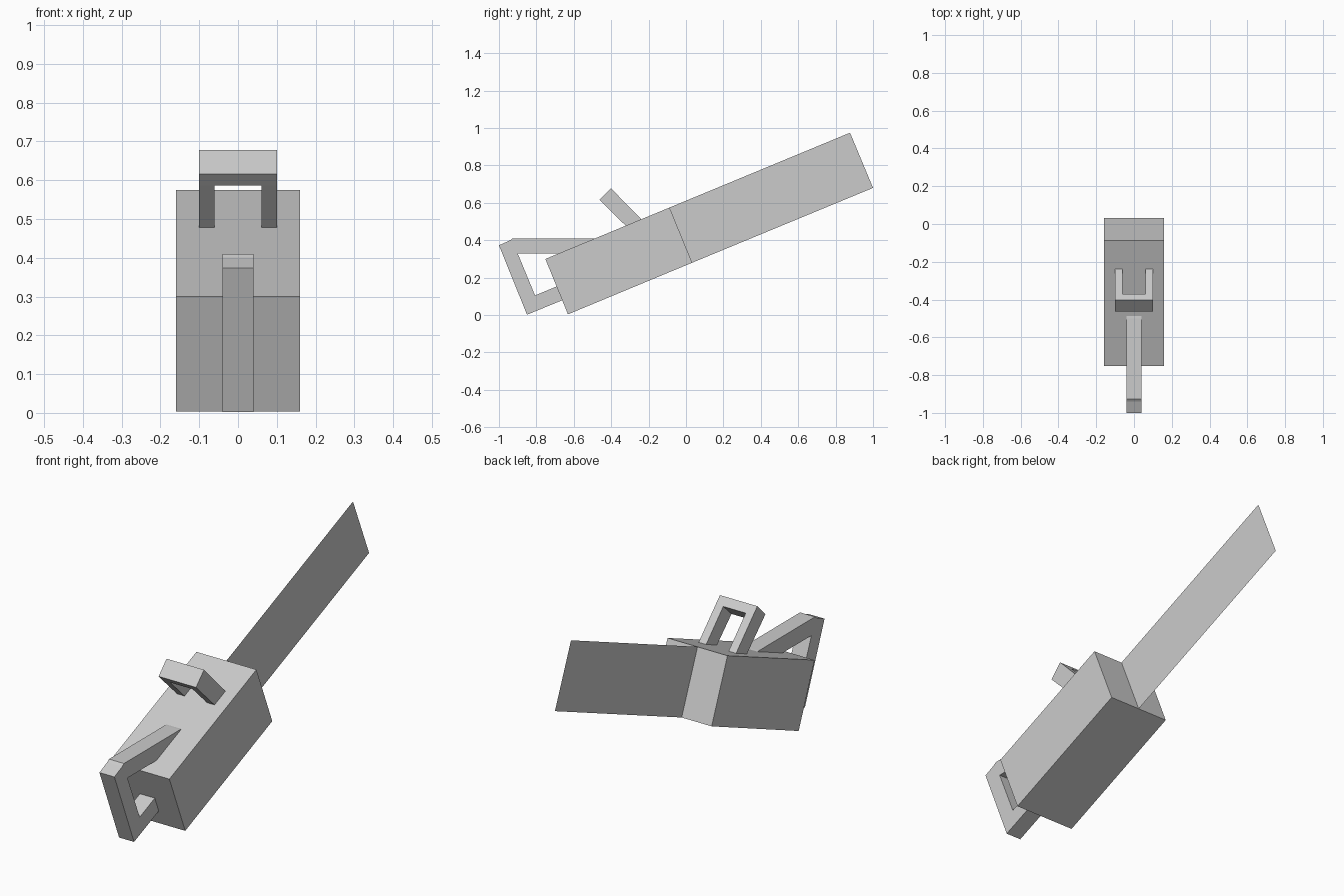
import bpy
import bmesh

cube = bpy.data.objects.get("Cube")
if cube:
    bpy.data.objects.remove(cube, do_unlink=True)

grey = bpy.data.materials.new("light_grey")
grey.use_nodes = True
grey.diffuse_color = (0.6, 0.6, 0.6, 1)
grey.node_tree.nodes["Principled BSDF"].inputs["Base Color"].default_value = (0.6, 0.6, 0.6, 1)


def side_profile(name, points, x_min, x_max):
    """Extrude a (y, z) outline across x; equal limits give a flat sheet."""
    bm = bmesh.new()
    face = bm.faces.new([bm.verts.new((x_min, y, z)) for y, z in points])
    if x_max > x_min:
        result = bmesh.ops.extrude_face_region(bm, geom=[face])
        moved = [v for v in result["geom"] if isinstance(v, bmesh.types.BMVert)]
        bmesh.ops.translate(bm, verts=moved, vec=(x_max - x_min, 0, 0))
        bmesh.ops.recalc_face_normals(bm, faces=bm.faces)
    mesh = bpy.data.meshes.new(name)
    bm.to_mesh(mesh)
    bm.free()
    mesh.materials.append(grey)
    obj = bpy.data.objects.new(name, mesh)
    bpy.context.collection.objects.link(obj)
    return obj


# Tilted body corners, shared with the sheet behind it
front_top, front_low = (-0.752, 0.3), (-0.631, 0.004)
back_top, back_low = (-0.088, 0.575), (0.033, 0.28)
side_profile("body", [front_low, back_low, back_top, front_top], -0.16, 0.16)

# Paper-thin blade on the centre line
side_profile("blade", [back_low, (1.0, 0.68), (0.877, 0.975), back_top], 0, 0)

# Grip: slanted bar with a lower and an upper arm running into the body
side_profile("grip", [
    (-0.85, 0.002), (-0.65, 0.084), (-0.68, 0.158), (-0.807, 0.105),
    (-0.9, 0.33), (-0.68, 0.33), (-0.482, 0.409), (-0.5, 0.41),
    (-0.927, 0.41), (-0.94, 0.4), (-1.0, 0.373)], -0.04, 0.04)

# Loop on top: crossbar on two slanted legs
side_profile("loop_crossbar", [
    (-0.463, 0.616), (-0.433, 0.586), (-0.37, 0.646), (-0.402, 0.678)], -0.1, 0.1)
for name, x in (("loop_right_leg", -0.1), ("loop_left_leg", 0.06)):
    side_profile(name, [
        (-0.433, 0.586), (-0.319, 0.475), (-0.237, 0.51), (-0.37, 0.646)], x, x + 0.04)
